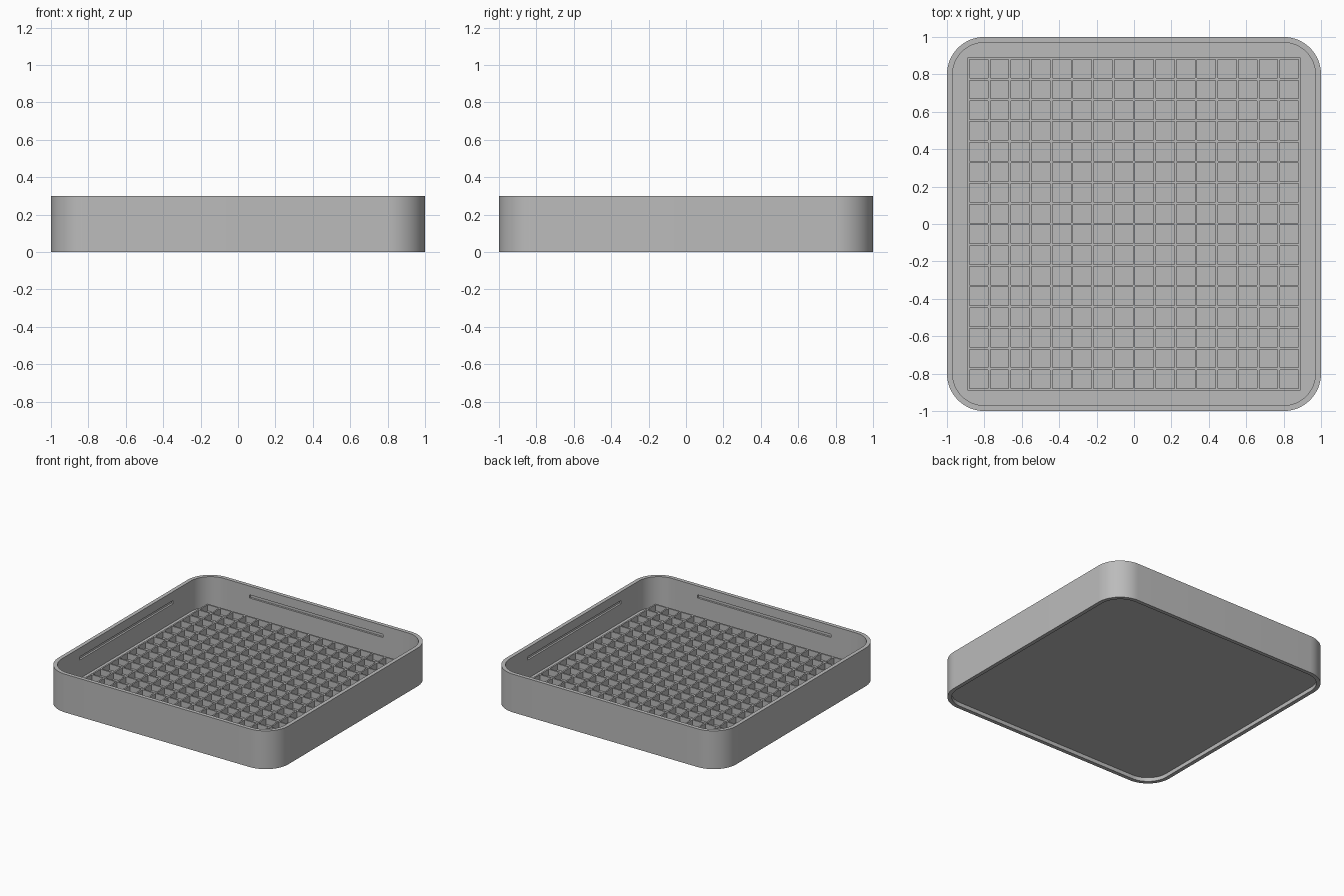
import bpy, bmesh, math
from mathutils import Vector

if "Cube" in bpy.data.objects:
    bpy.data.objects.remove(bpy.data.objects["Cube"], do_unlink=True)

HEIGHT, WALL, RADIUS = 0.30, 0.03, 0.20
RECESS, FLOOR = 0.03, 0.06             # underside recess and floor top
RIB_TOP, RIB_W, CELLS, SPAN = 0.108, 0.012, 16, 1.77

grey = bpy.data.materials.new("plain grey")
grey.use_nodes = True
grey.diffuse_color = (0.5, 0.5, 0.5, 1)
grey.node_tree.nodes["Principled BSDF"].inputs["Base Color"].default_value = (0.5, 0.5, 0.5, 1)


def make_object(name, bm):
    bmesh.ops.recalc_face_normals(bm, faces=bm.faces)
    mesh = bpy.data.meshes.new(name)
    bm.to_mesh(mesh)
    bm.free()
    mesh.materials.append(grey)
    obj = bpy.data.objects.new(name, mesh)
    bpy.context.collection.objects.link(obj)
    return obj


def rounded_loop(bm, inset, z, steps=16):
    """Ring of vertices around a rounded square."""
    r, c = RADIUS - inset, 1 - RADIUS
    ring = []
    for k in range(4):
        mid = math.radians(45 + 90 * k)
        cx, cy = math.copysign(c, math.cos(mid)), math.copysign(c, math.sin(mid))
        for s in range(steps + 1):
            a = math.pi / 2 * (k + s / steps)
            ring.append(bm.verts.new((cx + r * math.cos(a), cy + r * math.sin(a), z)))
    return ring


# Tray: one profile swept around the rounded square, capped above and below the floor
bm = bmesh.new()
profile = [(WALL, RECESS), (WALL, 0), (0, 0), (0, HEIGHT), (WALL, HEIGHT), (WALL, FLOOR)]
rings = [rounded_loop(bm, inset, z) for inset, z in profile]
for a, b in zip(rings, rings[1:]):
    for i in range(len(a)):
        j = (i + 1) % len(a)
        bm.faces.new((a[i], a[j], b[j], b[i]))
bm.faces.new(rings[0])
bm.faces.new(rings[-1])
tray = make_object("tray", bm)

# Long grooves in the four inner walls
bm = bmesh.new()
for x, y in ((1, 0), (-1, 0), (0, 1), (0, -1)):
    cube = bmesh.ops.create_cube(bm, size=1)["verts"]
    size = Vector((0.03 if x else 1.16, 0.03 if y else 1.16, 0.025))
    bmesh.ops.scale(bm, vec=size, verts=cube)
    bmesh.ops.translate(bm, vec=(x * 0.97, y * 0.97, 0.218), verts=cube)
cutter = make_object("groove_cutter", bm)
cutter.hide_render = True
cutter.hide_set(True)
cut = tray.modifiers.new("grooves", "BOOLEAN")
cut.operation, cut.object, cut.solver = "DIFFERENCE", cutter, "EXACT"

bpy.context.view_layer.objects.active = tray
tray.select_set(True)
bpy.ops.object.modifier_apply(modifier=cut.name)
bpy.data.objects.remove(cutter, do_unlink=True)
bpy.ops.object.shade_smooth_by_angle(angle=math.radians(30))

# Divider grid: rib strips around open cells, raised from the floor
bm = bmesh.new()
lines = []
for i in range(CELLS + 1):
    centre = -SPAN / 2 + SPAN * i / CELLS
    lines += [centre - RIB_W / 2, centre + RIB_W / 2]
verts = [[bm.verts.new((x, y, FLOOR - 0.005)) for y in lines] for x in lines]
for i in range(len(lines) - 1):
    for j in range(len(lines) - 1):
        if i % 2 == 0 or j % 2 == 0:
            bm.faces.new((verts[i][j], verts[i + 1][j], verts[i + 1][j + 1], verts[i][j + 1]))
result = bmesh.ops.extrude_face_region(bm, geom=bm.faces[:], use_keep_orig=True)
top = [v for v in result["geom"] if isinstance(v, bmesh.types.BMVert)]
bmesh.ops.translate(bm, vec=(0, 0, RIB_TOP - FLOOR + 0.005), verts=top)
make_object("divider_grid", bm)
